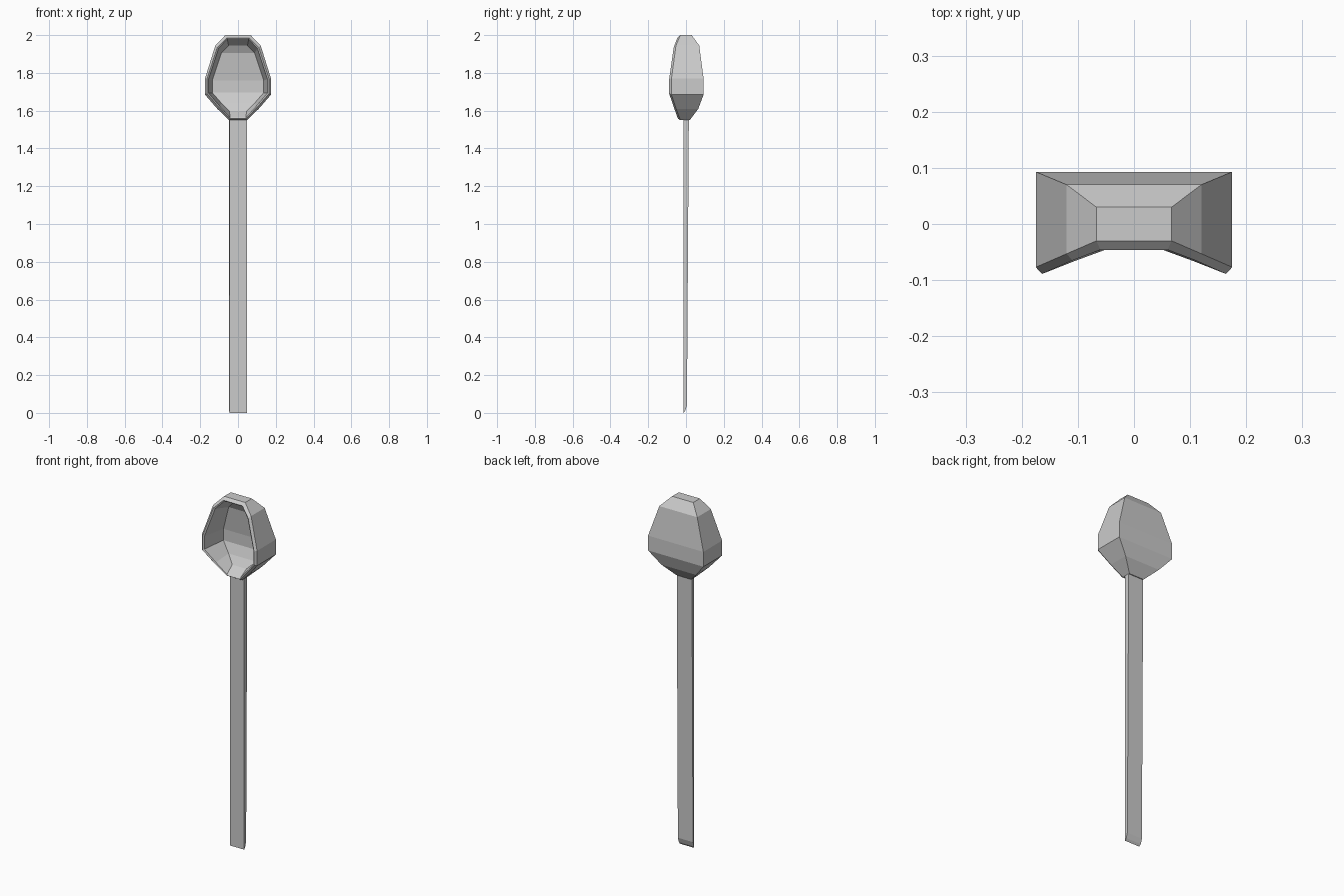
import bpy, bmesh

if "Cube" in bpy.data.objects:
    bpy.data.objects.remove(bpy.data.objects["Cube"])


def make_object(name, bm):
    bmesh.ops.recalc_face_normals(bm, faces=bm.faces[:])
    mesh = bpy.data.meshes.new(name)
    bm.to_mesh(mesh)
    bm.free()
    obj = bpy.data.objects.new(name, mesh)
    bpy.context.collection.objects.link(obj)
    return obj


# Half outlines of the bowl, top to bottom: (half width, y, z)
back_outer = [(.067, .03, 2), (.12, .07, 1.945), (.175, .093, 1.77),
              (.175, .093, 1.685), (.11, .065, 1.61), (.047, .02, 1.55)]
front_outer = [(.067, -.03, 2), (.12, -.053, 1.945), (.175, -.077, 1.77),
               (.175, -.077, 1.685), (.11, -.052, 1.61), (.047, -.03, 1.55)]
rim = [(.06, -.046, 1.985), (.11, -.065, 1.935), (.164, -.089, 1.768),
       (.164, -.089, 1.69), (.103, -.065, 1.62), (.043, -.043, 1.558)]
lip = [(.057, -.042, 1.98), (.103, -.06, 1.93), (.156, -.082, 1.766),
       (.156, -.082, 1.693), (.098, -.06, 1.625), (.042, -.04, 1.563)]
floor = [(.05, .02, 1.945), (.088, .042, 1.905), (.136, .062, 1.76),
         (.136, .062, 1.695), (.088, .04, 1.64), (.045, .012, 1.598)]

# Bowl: mirrored outlines bridged from the back skin round the rim to the floor
bm = bmesh.new()
loops = []
for outline in (back_outer, front_outer, rim, lip, floor):
    right = [bm.verts.new(p) for p in outline]
    left = [bm.verts.new((-x, y, z)) for x, y, z in outline]
    loops.append(right + left[::-1])
for a, b in zip(loops, loops[1:]):
    for i in range(12):
        j = (i + 1) % 12
        bm.faces.new((a[i], a[j], b[j], b[i]))
for loop in (loops[0], loops[-1]):
    for i in range(5):
        bm.faces.new((loop[i], loop[i + 1], loop[10 - i], loop[11 - i]))
make_object("spoon_bowl", bm)

# Handle: thin tapered side profile with a slanted foot, extruded across x
profile = [(-.012, 0), (-.004, .012), (.005, .04), (.015, 1.56), (-.012, 1.56)]
bm = bmesh.new()
sides = [[bm.verts.new((x * (.91 if x < 0 and y < -.01 else 1), y, z))
          for y, z in profile] for x in (-.048, .048)]
for side in sides:
    bm.faces.new(side)
for i in range(5):
    j = (i + 1) % 5
    bm.faces.new((sides[0][i], sides[0][j], sides[1][j], sides[1][i]))
make_object("spoon_handle", bm)
